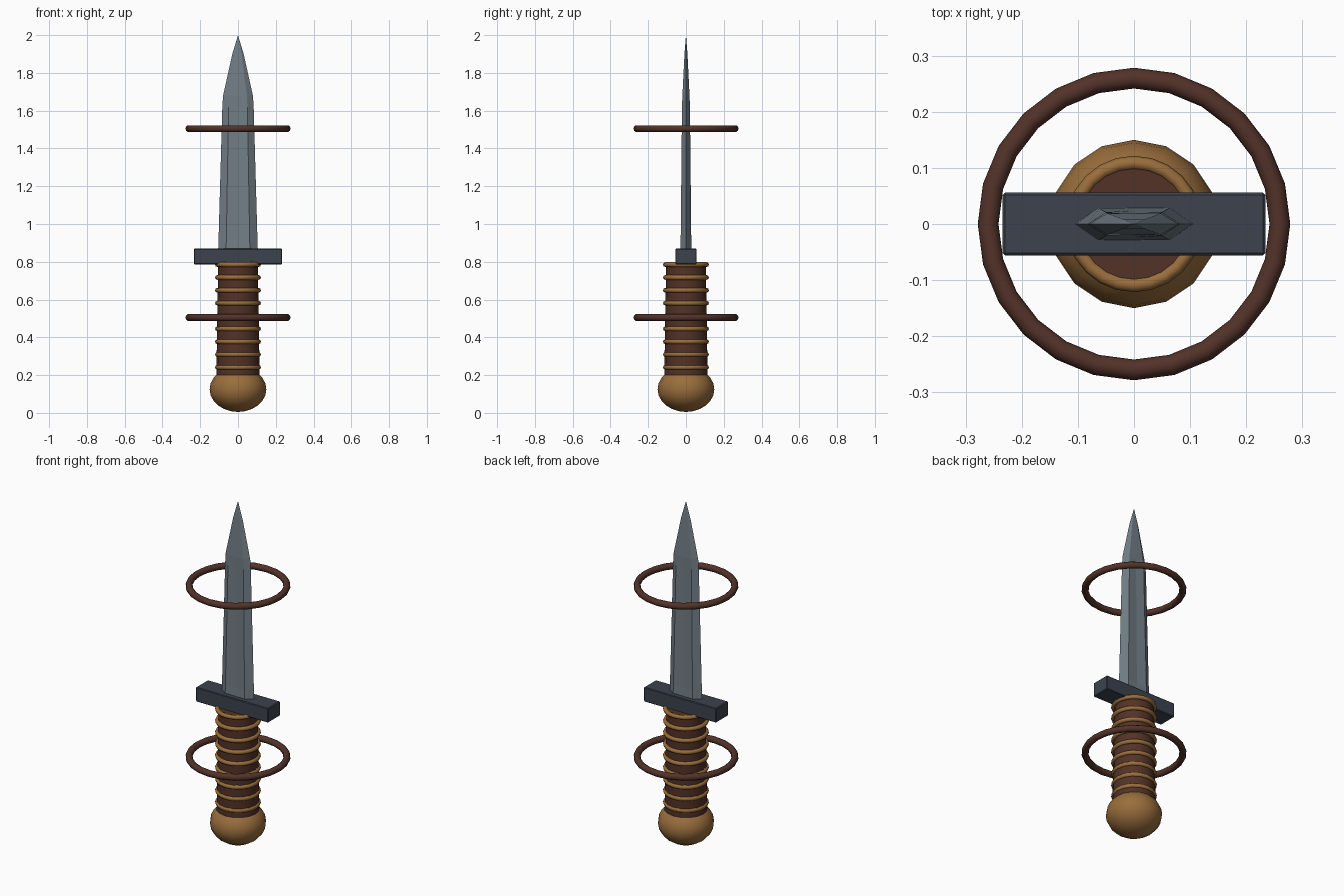
import bpy, bmesh, math

if "Cube" in bpy.data.objects:
    bpy.data.objects.remove(bpy.data.objects["Cube"])


def material(name, rgb):
    m = bpy.data.materials.new(name)
    m.diffuse_color = (*rgb, 1)
    m.use_nodes = True
    m.node_tree.nodes["Principled BSDF"].inputs["Base Color"].default_value = m.diffuse_color
    return m


STEEL = material("blade steel", (0.17, 0.21, 0.24))
IRON = material("guard iron", (0.045, 0.055, 0.075))
LEATHER = material("grip leather", (0.085, 0.032, 0.02))
BRASS = material("brass", (0.32, 0.155, 0.045))
RING = material("ring brown", (0.085, 0.032, 0.022))


def finish(name, mat, angle=None):
    ob = bpy.context.object
    ob.name = name
    ob.data.materials.append(mat)
    if angle:
        bpy.ops.object.shade_smooth_by_angle(angle=math.radians(angle))
    return ob


def torus(name, z, major, minor, segs, sides, mat):
    bpy.ops.mesh.primitive_torus_add(major_radius=major, minor_radius=minor,
                                     major_segments=segs, minor_segments=sides,
                                     location=(0, 0, z))
    finish(name, mat, 60)


# Pommel: slightly squashed ball
bpy.ops.mesh.primitive_uv_sphere_add(segments=16, ring_count=12, radius=1, location=(0, 0, 0.125))
bpy.context.object.scale = (0.15, 0.15, 0.12)
bpy.ops.object.transform_apply(location=False, rotation=False)
finish("pommel", BRASS, 60)

# Grip: tapered cylinder with wire wraps
bpy.ops.mesh.primitive_cone_add(vertices=16, radius1=0.115, radius2=0.105, depth=0.61,
                                location=(0, 0, 0.485))
finish("grip", LEATHER, 40)
for i in range(9):
    torus(f"grip_wrap_{i + 1}", 0.241 + 0.068 * i, 0.109, 0.0125, 24, 8, BRASS)

# Cross guard: bar with softened edges
bpy.ops.mesh.primitive_cube_add(size=1, location=(0, 0, 0.828))
guard = bpy.context.object
guard.scale = (0.468, 0.112, 0.084)
bpy.ops.object.transform_apply(location=False, rotation=False)
finish("cross_guard", IRON)
bev = guard.modifiers.new("bevel", "BEVEL")
bev.width, bev.segments = 0.004, 1

# Blade: lofted section with bevelled edges and a shallow fuller
# each station: z, half width, half thickness, fuller depth
stations = [(0.86, 0.105, 0.029, 0.0), (0.92, 0.103, 0.028, 0.004),
            (1.62, 0.083, 0.021, 0.004), (1.68, 0.079, 0.019, 0.0),
            (1.90, 0.030, 0.008, 0.0)]
bm = bmesh.new()
loops = []
for z, w, t, d in stations:
    half = [(w, 0), (0.6 * w, t), (0, t - d), (-0.6 * w, t)]
    pts = half + [(-x, -y) for x, y in half]
    loops.append([bm.verts.new((x, y, z)) for x, y in pts])
for a, b in zip(loops, loops[1:]):
    for i in range(8):
        j = (i + 1) % 8
        bm.faces.new((a[i], a[j], b[j], b[i]))
tip = bm.verts.new((0, 0, 2.0))
for i in range(8):
    bm.faces.new((loops[-1][i], loops[-1][(i + 1) % 8], tip))
bm.faces.new(loops[0][::-1])
bmesh.ops.recalc_face_normals(bm, faces=bm.faces)
me = bpy.data.meshes.new("blade")
bm.to_mesh(me)
bm.free()
blade = bpy.data.objects.new("blade", me)
bpy.context.collection.objects.link(blade)
bpy.context.view_layer.objects.active = blade
blade.select_set(True)
finish("blade", STEEL)

# Floating rings around grip and blade
for name, z in (("lower_ring", 0.505), ("upper_ring", 1.505)):
    torus(name, z, 0.26, 0.0185, 24, 10, RING)
